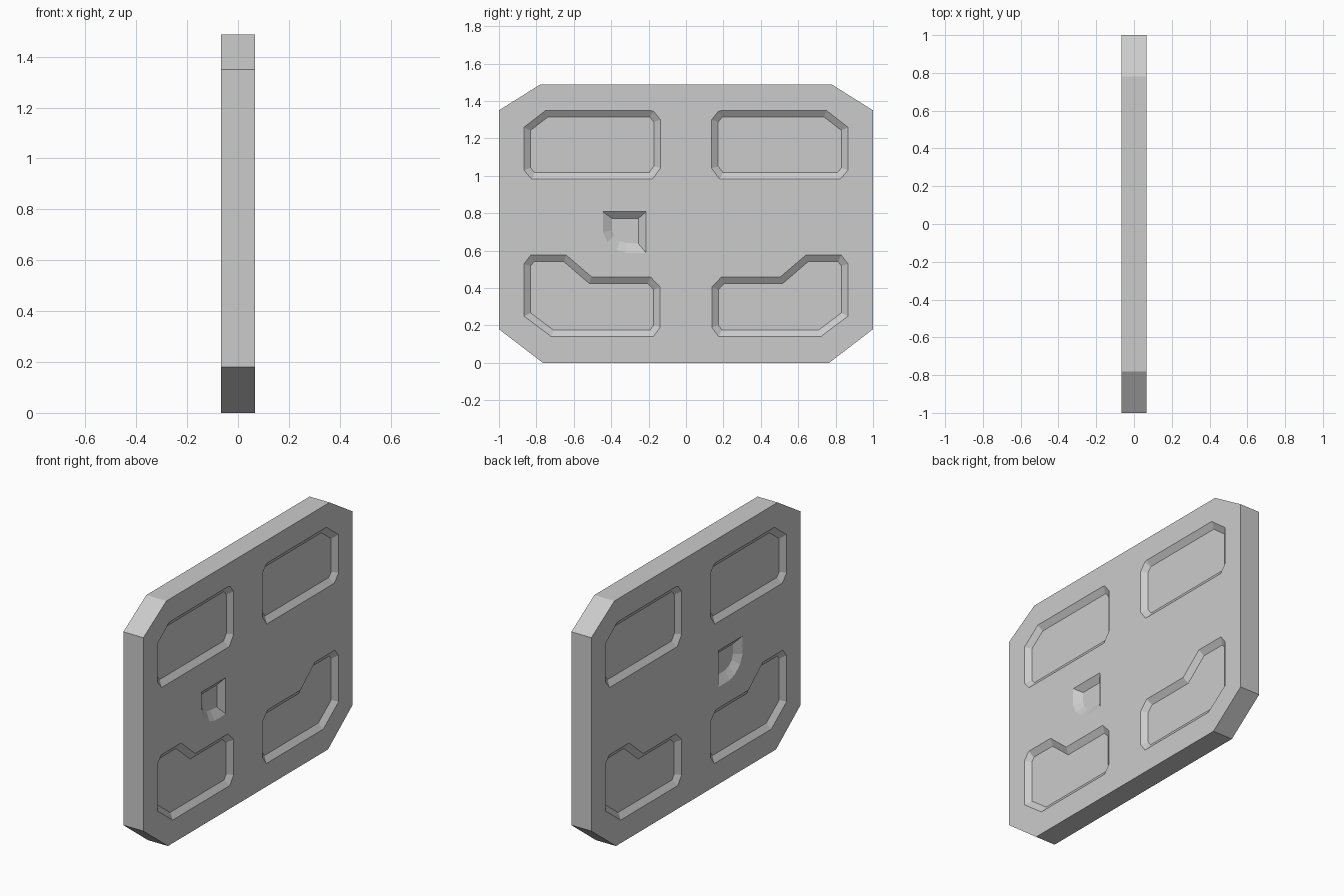
import bpy, bmesh
from mathutils import Vector

if "Cube" in bpy.data.objects:
    bpy.data.objects.remove(bpy.data.objects["Cube"])

HALF = 0.067          # half thickness of the slab
DEPTH = 0.025         # recess depth
SLOPE = 0.035         # width of the sloped recess wall

# Profiles in (y, z), all clockwise seen from +x
outline = [(-1, .18), (-1, 1.35), (-.78, 1.488), (.78, 1.488),
           (1, 1.35), (1, .18), (.765, 0), (-.765, 0)]
upper = [(-.866, 1.03), (-.866, 1.26), (-.75, 1.35), (-.19, 1.35), (-.172, 1.344),
         (-.137, 1.30), (-.137, 1.04), (-.18, .982), (-.825, .982)]
lower = [(-.866, .25), (-.866, .53), (-.83, .576), (-.64, .576), (-.505, .46),
         (-.19, .46), (-.138, .405), (-.138, .19), (-.175, .14), (-.72, .14)]
handle = [(-.445, .70), (-.445, .808), (-.213, .808), (-.213, .588),
          (-.32, .588), (-.37, .603), (-.42, .645)]
handle_floor = [(-.395, .71), (-.395, .772), (-.255, .772), (-.255, .638),
                (-.32, .642), (-.355, .652), (-.385, .678)]


def mirrored(pts):
    return [(-y, z) for y, z in reversed(pts)]


def inset(pts, d):
    """Offset a clockwise outline inwards by d."""
    out = []
    for i, p in enumerate(pts):
        p = Vector(p)
        a = (p - Vector(pts[i - 1])).normalized()
        b = (Vector(pts[(i + 1) % len(pts)]) - p).normalized()
        na, nb = Vector((a.y, -a.x)), Vector((b.y, -b.x))
        out.append(tuple(p + (na + nb) * d / (1 + na.dot(nb))))
    return out


def bridge(bm, a, b):
    n = len(a)
    for i in range(n):
        j = (i + 1) % n
        bm.faces.new((a[i], a[j], b[j], b[i]))


bm = bmesh.new()


def ring(pts, x):
    return [bm.verts.new((x, y, z)) for y, z in pts]


def loop_edges(vs):
    return [bm.edges.new((vs[i - 1], vs[i])) for i in range(len(vs))]


recesses = [(p, inset(p, SLOPE), DEPTH)
            for q in (upper, lower) for p in (q, mirrored(q))]
recesses.append((handle, handle_floor, 0.03))

# Both broad faces, each with sunken pockets
rims = []
for s in (1, -1):
    rim = ring(outline, s * HALF)
    rims.append(rim)
    edges = loop_edges(rim)
    pockets = []
    for outer, inner, depth in recesses:
        mouth = ring(outer, s * HALF)
        edges += loop_edges(mouth)
        pockets.append((mouth, inner, depth))
    bmesh.ops.triangle_fill(bm, use_beauty=True, use_dissolve=False,
                            edges=edges, normal=(s, 0, 0))
    for mouth, inner, depth in pockets:
        floor = ring(inner, s * (HALF - depth))
        bridge(bm, mouth, floor)
        bm.faces.new(floor)

# Outer edge band
bridge(bm, *rims)
bmesh.ops.recalc_face_normals(bm, faces=bm.faces[:])
bmesh.ops.dissolve_limit(bm, angle_limit=0.001, verts=bm.verts[:], edges=bm.edges[:])

mesh = bpy.data.meshes.new("door_panel")
bm.to_mesh(mesh)
bm.free()
bpy.context.collection.objects.link(bpy.data.objects.new("door_panel", mesh))
